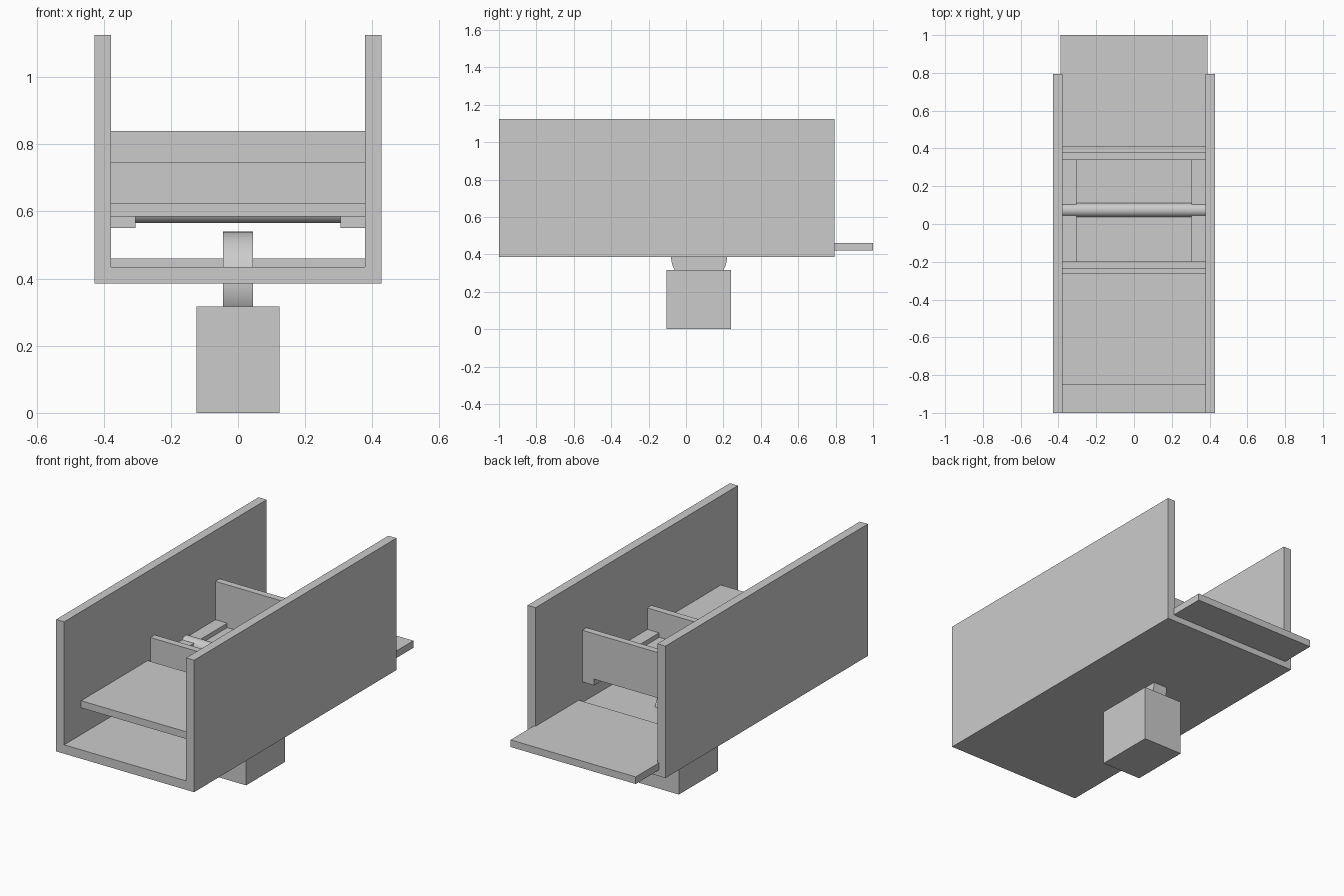
import bpy
import math

cube = bpy.data.objects.get("Cube")
if cube:
    bpy.data.objects.remove(cube, do_unlink=True)

# Single grey finish
grey = bpy.data.materials.new("plain_grey")
grey.use_nodes = True
COLOUR = (0.6, 0.6, 0.6, 1)
grey.diffuse_color = COLOUR
grey.node_tree.nodes["Principled BSDF"].inputs["Base Color"].default_value = COLOUR


def box(name, x, y, z):
    """Box from (min, max) pairs on each axis."""
    spans = (x, y, z)
    bpy.ops.mesh.primitive_cube_add(size=1, location=[(a + b) / 2 for a, b in spans])
    ob = bpy.context.object
    ob.name = name
    ob.scale = [b - a for a, b in spans]
    bpy.ops.object.transform_apply(location=False, rotation=False, scale=True)
    ob.data.materials.append(grey)
    return ob


def profile(name, points, y0, y1):
    """Extrude an x-z outline along y."""
    n = len(points)
    verts = [(x, y, z) for y in (y0, y1) for x, z in points]
    faces = [list(range(n)), list(range(2 * n - 1, n - 1, -1))]
    faces += [[i, i + n, (i + 1) % n + n, (i + 1) % n] for i in range(n)]
    mesh = bpy.data.meshes.new(name)
    mesh.from_pydata(verts, [], faces)
    mesh.materials.append(grey)
    ob = bpy.data.objects.new(name, mesh)
    bpy.context.collection.objects.link(ob)
    return ob


def cross_cylinder(name, radius, half_width, y, z):
    """Smooth cylinder lying along x."""
    bpy.ops.mesh.primitive_cylinder_add(vertices=48, radius=radius, depth=2 * half_width,
                                        location=(0, y, z), rotation=(0, math.pi / 2, 0))
    ob = bpy.context.object
    ob.name = name
    ob.data.materials.append(grey)
    bpy.ops.object.shade_smooth_by_angle(angle=math.radians(30))
    return ob


OUT, IN, OPEN = 0.428, 0.378, 0.305    # channel outside, inside, tray opening
FLOOR, RIM = 0.385, 1.125
TRAY_LOW, TRAY_MID, TRAY_TOP = 0.55, 0.585, 0.625
FRONT, BACK = -0.2, 0.34               # tray ends
AXIS_Y = 0.07

# U-shaped channel
profile("channel", [(-OUT, FLOOR), (OUT, FLOOR), (OUT, RIM), (IN, RIM),
                    (IN, FLOOR + 0.05), (-IN, FLOOR + 0.05), (-IN, RIM), (-OUT, RIM)],
        -1, 0.793)

# Upper shelf at the front, lower outlet plate at the back
box("front_shelf", (-0.388, 0.388), (-0.85, -0.26), (TRAY_MID, TRAY_TOP))
box("rear_plate", (-0.388, 0.388), (0.41, 1), (0.42, 0.46))

# Cross walls with short feet at both ends
for name, y0, top in (("front_divider", FRONT - 0.036, 0.745),
                      ("rear_divider", BACK, 0.84)):
    profile(name, [(-IN, TRAY_LOW), (-OPEN, TRAY_LOW), (-OPEN, TRAY_MID),
                   (OPEN, TRAY_MID), (OPEN, TRAY_LOW), (IN, TRAY_LOW),
                   (IN, top), (-IN, top)], y0, y0 + 0.038)

# Tray between the dividers
for name, x in (("right_rail", (-IN, -OPEN)), ("left_rail", (OPEN, IN))):
    box(name, x, (FRONT, BACK), (TRAY_LOW, TRAY_TOP))
box("tray_deck", (-OPEN, OPEN), (FRONT, BACK), (TRAY_MID, 0.6))
cross_cylinder("roller", 0.037, IN, AXIS_Y + 0.004, 0.602)

# Drive wheel and its motor block
cross_cylinder("drive_wheel", 0.15, 0.044, AXIS_Y, 0.39)
box("motor_block", (-0.124, 0.124), (-0.105, 0.24), (0, 0.317))
